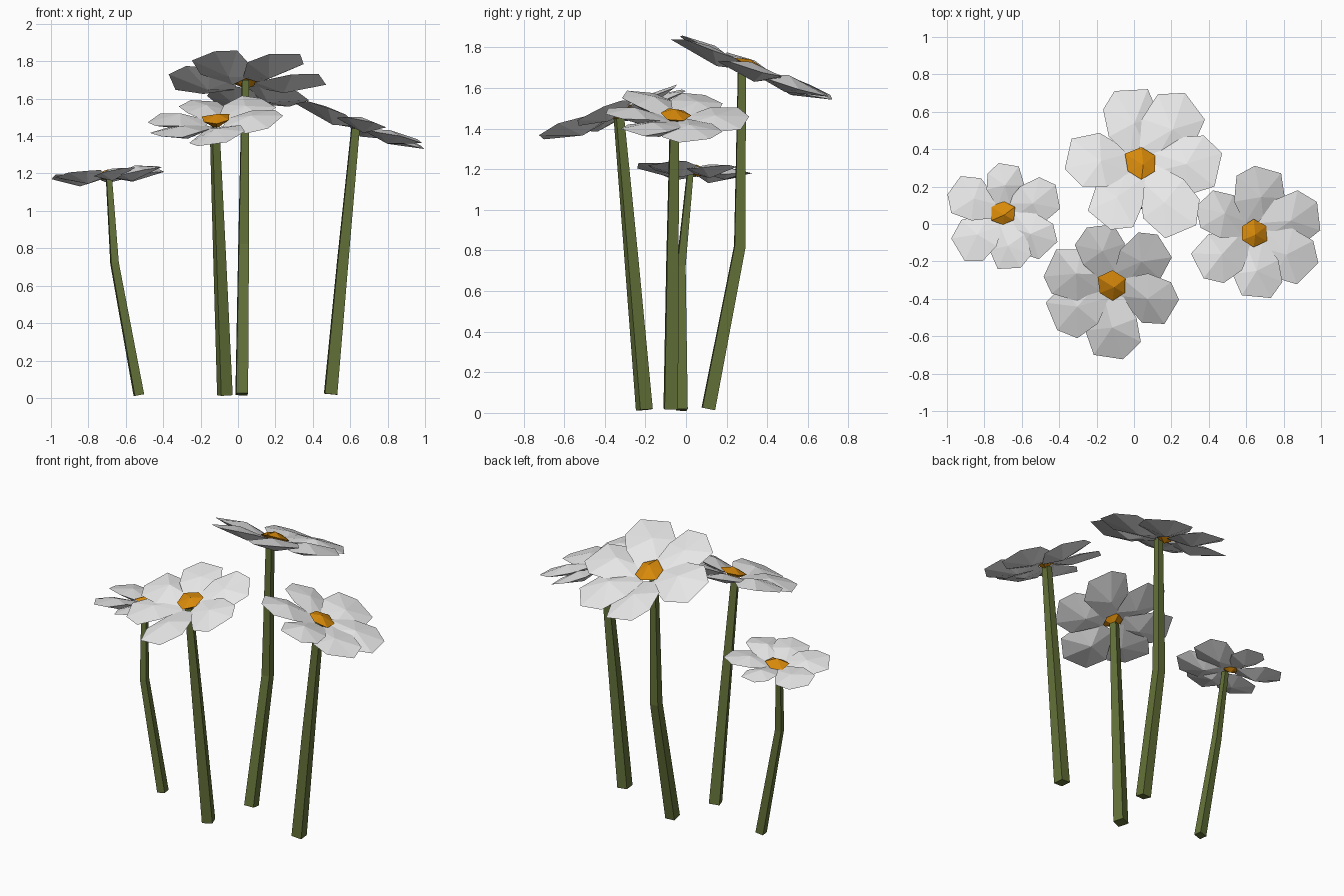
import bpy, math, random
from mathutils import Vector

if "Cube" in bpy.data.objects:
    bpy.data.objects.remove(bpy.data.objects["Cube"])

random.seed(4)


def material(name, rgb):
    m = bpy.data.materials.new(name)
    m.diffuse_color = (*rgb, 1)
    m.use_nodes = True
    m.node_tree.nodes["Principled BSDF"].inputs["Base Color"].default_value = m.diffuse_color
    return m


WHITE = material("petal white", (0.80, 0.80, 0.80))
ORANGE = material("heart orange", (0.68, 0.25, 0.003))
GREEN = material("stem green", (0.125, 0.165, 0.04))


def make(name, verts, faces, mat):
    me = bpy.data.meshes.new(name)
    me.from_pydata(verts, [], faces)
    me.materials.append(mat)
    ob = bpy.data.objects.new(name, me)
    bpy.context.collection.objects.link(ob)
    return ob


def stem(name, path, radii, turn):
    """Tapered four-sided stalk along a path."""
    pts = [Vector(p) for p in path]
    verts, faces, n = [], [], len(pts)
    for i, p in enumerate(pts):
        t = (pts[min(i + 1, n - 1)] - pts[max(i - 1, 0)]).normalized()
        u = Vector((0, 1, 0)).cross(t).normalized()
        v = t.cross(u)
        for k in range(4):
            a = math.radians(45 + turn + 90 * k)
            verts.append(p + radii[i] * (math.cos(a) * u + math.sin(a) * v))
    for i in range(n - 1):
        for k in range(4):
            j = (k + 1) % 4
            faces.append((4 * i + k, 4 * i + j, 4 * i + 4 + j, 4 * i + 4 + k))
    faces += [(3, 2, 1, 0), tuple(range(4 * n - 4, 4 * n))]
    make(name, verts, faces, GREEN)


# petal rim: distance along, distance across, height (fractions of length)
RIM = [(0.12, -0.13, -0.06), (0.58, -0.39, -0.06), (0.93, -0.29, -0.02),
       (1.01, 0.12, 0.03), (0.80, 0.35, 0.05), (0.45, 0.33, 0.03),
       (0.12, 0.13, -0.03)]
TOP, UNDER = (0.56, -0.03, 0.07), (0.48, 0.02, -0.14)


def flower(name, centre, slope, petals, heart_r):
    c = Vector(centre)

    def place(x, y, h):
        # tilt the flat flower onto its sloping plane
        return c + Vector((x, y, h + slope[0] * x + slope[1] * y))

    # petals: closed faceted leaves
    verts, faces = [], []
    for angle, length in petals:
        a, b, n = math.radians(angle), len(verts), len(RIM)
        for k, (t, w, h) in enumerate(RIM + [TOP, UNDER]):
            t += random.uniform(-0.02, 0.02)
            w += random.uniform(-0.02, 0.02)
            h += random.uniform(-0.02, 0.02)
            verts.append(place(length * (t * math.cos(a) - w * math.sin(a)),
                               length * (t * math.sin(a) + w * math.cos(a)),
                               length * h))
        for k in range(n):
            j = (k + 1) % n
            faces.append((b + k, b + j, b + n))
            faces.append((b + j, b + k, b + n + 1))
    make(name + "_petals", verts, faces, WHITE)

    # heart: small six-sided faceted button
    verts, faces = [], []
    for k in range(6):
        a = math.radians(60 * k + 30)
        r = heart_r * random.uniform(0.85, 1.1)
        verts.append(place(r * math.cos(a), r * math.sin(a),
                           heart_r * random.uniform(-0.1, 0.15)))
    verts.append(place(heart_r * 0.1, -heart_r * 0.1, heart_r * 0.4))
    verts.append(place(0, 0, -heart_r * 0.5))
    for k in range(6):
        j = (k + 1) % 6
        faces += [(k, j, 6), (j, k, 7)]
    make(name + "_heart", verts, faces, ORANGE)


# left flower
stem("left_stem", [(-0.53, -0.02, 0.015), (-0.66, -0.025, 0.72), (-0.69, 0.02, 1.175)],
     (0.036, 0.029, 0.021), 8)
flower("left_flower", (-0.70, 0.055, 1.195), (0.08, -0.07),
       [(88, 0.27), (22, 0.31), (-35, 0.32), (-78, 0.30), (-137, 0.32), (155, 0.31)], 0.067)

# back flower
stem("back_stem", [(0.02, 0.11, 0.02), (0.03, 0.265, 0.82), (0.04, 0.275, 1.70)],
     (0.045, 0.038, 0.026), 4)
flower("back_flower", (0.04, 0.325, 1.70), (-0.02, -0.39),
       [(103, 0.40), (52, 0.43), (0, 0.42), (-55, 0.43), (-122, 0.39), (178, 0.40)], 0.095)

# front flower
stem("front_stem", [(-0.07, -0.205, 0.015), (-0.098, -0.268, 0.75), (-0.125, -0.33, 1.45)],
     (0.046, 0.038, 0.029), 20)
flower("front_flower", (-0.115, -0.33, 1.485), (0.09, 0.33),
       [(108, 0.34), (42, 0.36), (-19, 0.36), (-88, 0.39), (-148, 0.38), (165, 0.37)], 0.09)

# right flower
stem("right_stem", [(0.495, -0.075, 0.02), (0.56, -0.067, 0.73), (0.628, -0.057, 1.44)],
     (0.047, 0.040, 0.030), 5)
flower("right_flower", (0.64, -0.05, 1.465), (-0.34, -0.06),
       [(83, 0.36), (20, 0.37), (-31, 0.37), (-83, 0.35), (-145, 0.36), (150, 0.33)], 0.083)
